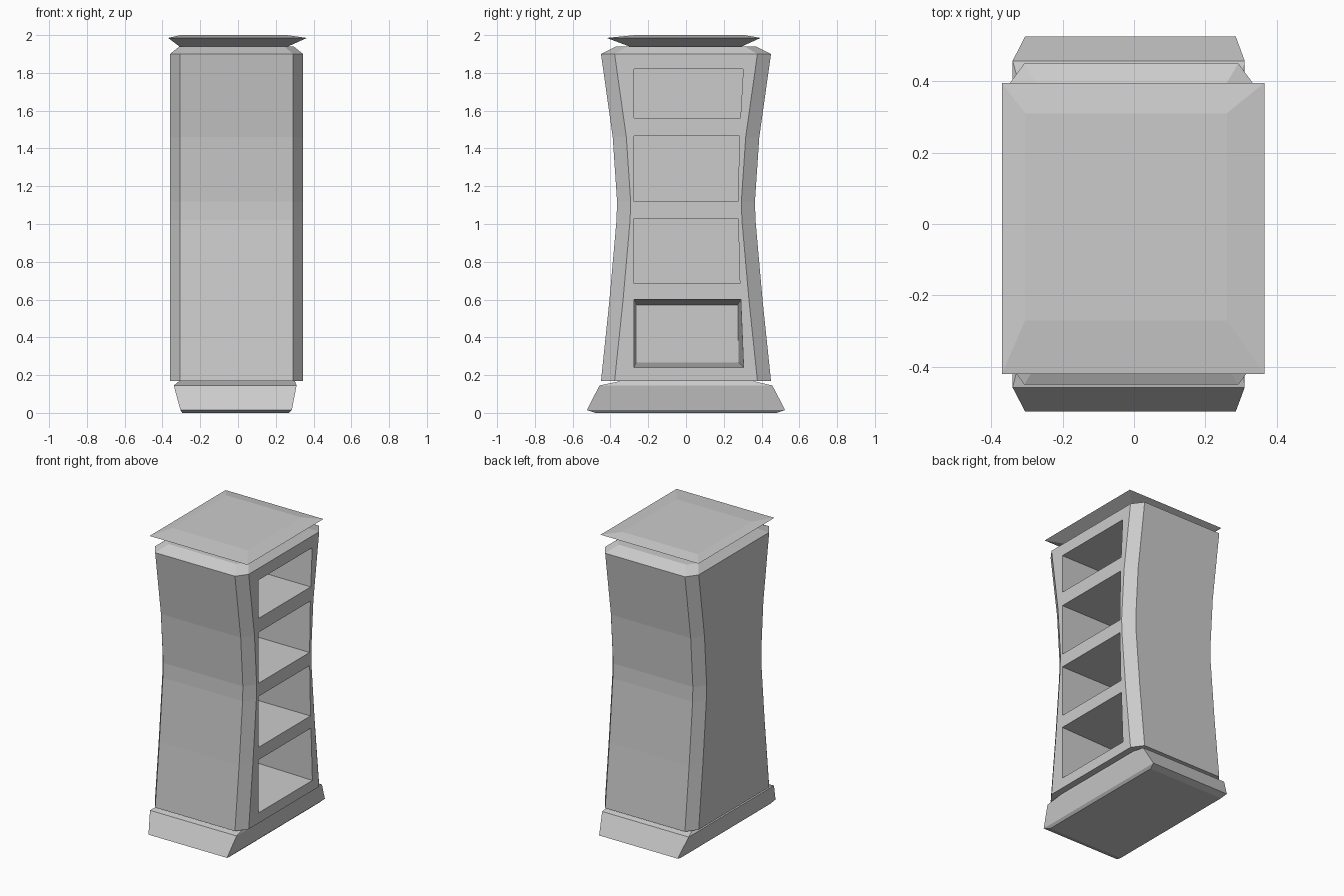
import bpy, bmesh

if "Cube" in bpy.data.objects:
    bpy.data.objects.remove(bpy.data.objects["Cube"])


def loft(name, rings):
    """Closed solid through a stack of rings with equal point counts."""
    bm = bmesh.new()
    loops = [[bm.verts.new(p) for p in ring] for ring in rings]
    n = len(loops[0])
    for a, b in zip(loops, loops[1:]):
        for i in range(n):
            j = (i + 1) % n
            bm.faces.new((a[i], a[j], b[j], b[i]))
    bm.faces.new(loops[0][::-1])
    bm.faces.new(loops[-1])
    bmesh.ops.recalc_face_normals(bm, faces=bm.faces)
    mesh = bpy.data.meshes.new(name)
    bm.to_mesh(mesh)
    bm.free()
    obj = bpy.data.objects.new(name, mesh)
    bpy.context.collection.objects.link(obj)
    return obj


def rect(x0, x1, y0, y1, z):
    return [(x0, y0, z), (x1, y0, z), (x1, y1, z), (x0, y1, z)]


def octagon(x0, x1, hy, cx, cy, z):
    """Rectangle with chamfered corners (cx along x, cy along y)."""
    return [(x0 + cx, -hy, z), (x1 - cx, -hy, z), (x1, -hy + cy, z), (x1, hy - cy, z),
            (x1 - cx, hy, z), (x0 + cx, hy, z), (x0, hy - cy, z), (x0, -hy + cy, z)]


# Waisted cabinet body with a bevelled top
profile = [(0.17, 0.45), (0.60, 0.405), (1.02, 0.368), (1.12, 0.365),
           (1.46, 0.388), (1.90, 0.45)]
rings = [octagon(-0.36, 0.345, hy, 0.053, 0.072, z) for z, hy in profile]
rings.append(octagon(-0.31, 0.295, 0.37, 0.05, 0.06, 1.94))
body = loft("cabinet_body", rings)

# Shelf compartments: bottom z, top z, rear y at bottom, rear y at top, taper
compartments = [(0.24, 0.60, 0.305, 0.29, 0.028), (0.685, 1.03, 0.285, 0.276, 0),
                (1.12, 1.465, 0.275, 0.283, 0), (1.56, 1.82, 0.288, 0.303, 0)]
for z0, z1, yb, yt, t in compartments:
    def section(x, s):
        return [(x, -0.275 + s * 0.5, z0 + s), (x, yb - s, z0 + s),
                (x, yt - s * 0.5, z1 - s), (x, -0.275 + s * 0.5, z1 - s)]
    cutter = loft("compartment_cutter", [section(-0.30, t), section(0.345, 0), section(0.45, 0)])
    cutter.hide_render = True
    mod = body.modifiers.new("compartment", 'BOOLEAN')
    mod.operation = 'DIFFERENCE'
    mod.solver = 'EXACT'
    mod.object = cutter
    bpy.context.view_layer.objects.active = body
    bpy.ops.object.modifier_apply(modifier=mod.name)
    bpy.data.objects.remove(cutter)

# Flared plinth
loft("plinth", [rect(-0.295, 0.27, -0.48, 0.48, 0.0),
                rect(-0.305, 0.285, -0.525, 0.525, 0.015),
                rect(-0.34, 0.31, -0.458, 0.457, 0.145),
                rect(-0.31, 0.30, -0.34, 0.35, 0.17)])

# Overhanging top slab
loft("top_slab", [rect(-0.31, 0.265, -0.30, 0.295, 1.94),
                  rect(-0.37, 0.365, -0.42, 0.395, 1.985),
                  rect(-0.305, 0.26, -0.27, 0.31, 2.0)])
